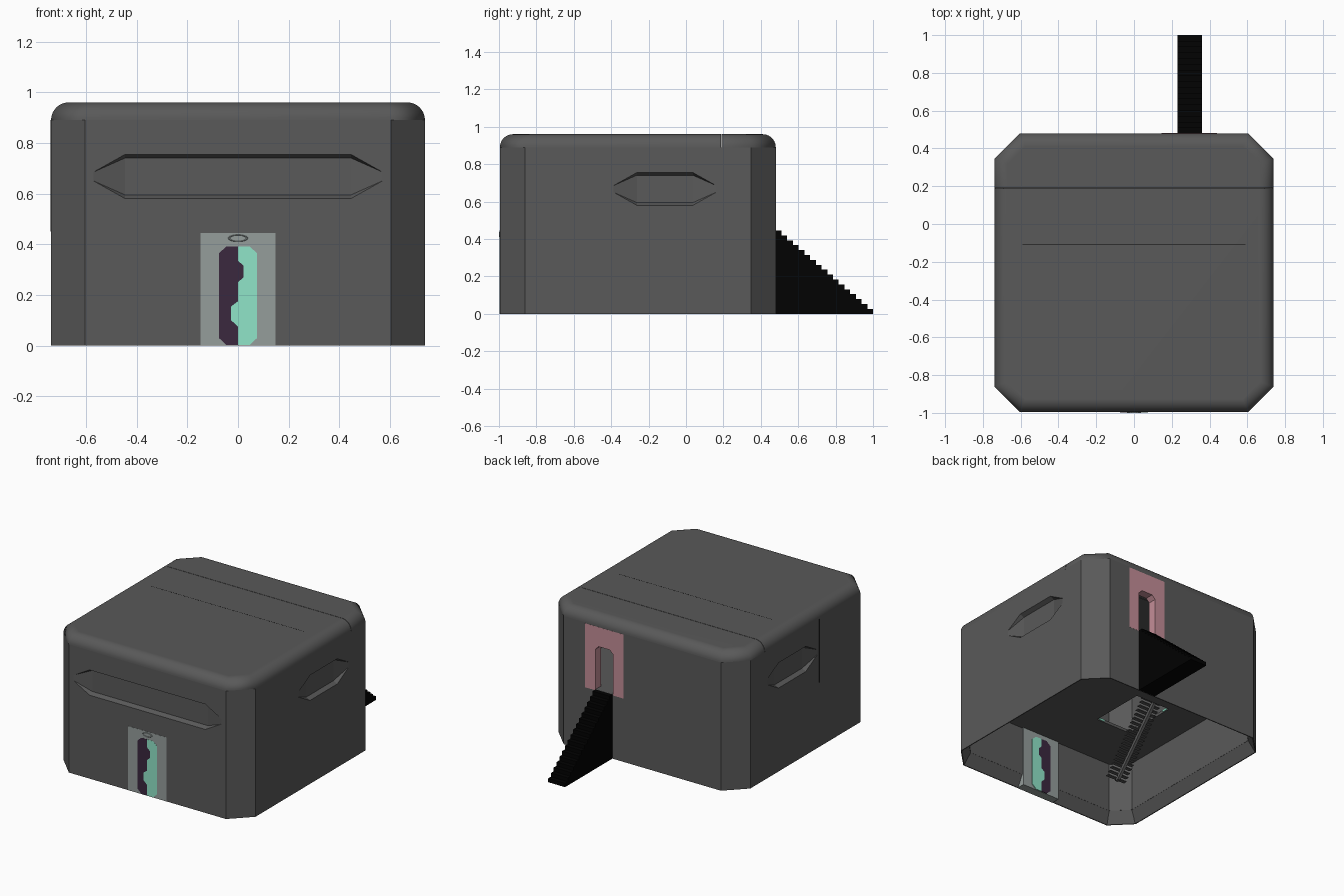
import bpy, bmesh, math

if "Cube" in bpy.data.objects:
    bpy.data.objects.remove(bpy.data.objects["Cube"])


def material(name, r, g, b):
    m = bpy.data.materials.new(name)
    m.use_nodes = True
    m.diffuse_color = (r, g, b, 1)
    m.node_tree.nodes["Principled BSDF"].inputs["Base Color"].default_value = (r, g, b, 1)
    return m


GREY = material("wall grey", 0.1, 0.1, 0.1)
PANEL = material("pale grey", 0.3, 0.34, 0.33)
TEAL = material("teal", 0.28, 0.78, 0.58)
PURPLE = material("dark purple", 0.043, 0.021, 0.049)
PINK = material("dusty pink", 0.55, 0.27, 0.31)
BLACK = material("black", 0.0005, 0.0005, 0.0005)


def finish(name, bm, mat):
    bmesh.ops.recalc_face_normals(bm, faces=bm.faces)
    mesh = bpy.data.meshes.new(name)
    bm.to_mesh(mesh)
    bm.free()
    if mat:
        mesh.materials.append(mat)
    ob = bpy.data.objects.new(name, mesh)
    bpy.context.collection.objects.link(ob)
    return ob


def prism_bm(points, axis, a, b):
    """Extrude a 2D outline from a to b along an axis."""
    place = {"x": lambda p, d: (d, p[0], p[1]),
             "y": lambda p, d: (p[0], d, p[1]),
             "z": lambda p, d: (p[0], p[1], d)}[axis]
    bm = bmesh.new()
    face = bm.faces.new([bm.verts.new(place(p, a)) for p in points])
    out = bmesh.ops.extrude_face_region(bm, geom=[face])
    shift = place((0, 0), b - a)
    bmesh.ops.translate(bm, vec=shift,
                        verts=[v for v in out["geom"] if isinstance(v, bmesh.types.BMVert)])
    return bm


def prism(name, points, axis, a, b, mat=None):
    return finish(name, prism_bm(points, axis, a, b), mat)


def box(name, x, y, z, mat=None):
    return prism(name, [(x[0], y[0]), (x[1], y[0]), (x[1], y[1]), (x[0], y[1])],
                 "z", z[0], z[1], mat)


def hull(name, points):
    bm = bmesh.new()
    for p in points:
        bm.verts.new(p)
    bmesh.ops.convex_hull(bm, input=bm.verts)
    return finish(name, bm, None)


HALF, MID_Y = 0.7375, -0.2575
FRONT = MID_Y - HALF


def octagon(inset):
    """Chamfered square footprint, moved inwards by inset."""
    h, c = HALF - inset, 0.133 - 0.586 * inset
    quarter = [(h - c, -h), (h, c - h), (h, h - c), (h - c, h)]
    pts = quarter + [(-x, -y) for x, y in quarter]
    return [(x, y + MID_Y) for x, y in pts]


def recess(name, flat, tip, to_world):
    """Hexagonal recess, full depth in the middle and fading out at the tips."""
    corners = ((tip, 0.0175, 0), (flat, 0.0875, 0), (flat, 0.073, 0.03),
               (tip, 0.0175, -0.03), (flat, 0.0875, -0.03))
    return hull(name, [to_world(s * u, d, 0.6675 + t * v)
                       for s in (-1, 1) for t in (-1, 1) for u, v, d in corners])


# Main block with a rounded top edge
bm = prism_bm(octagon(0), "z", 0, 0.96)
top = [e for e in bm.edges if all(v.co.z > 0.9 for v in e.verts)]
bmesh.ops.bevel(bm, geom=top, offset=0.07, segments=10, profile=0.5, affect="EDGES")
body = finish("building_body", bm, GREY)

# Rooms, flared base, stairwell, doorway, recesses and roof gap
cutters = [
    prism("lower_room_cutter", octagon(0.05), "z", -0.1, 0.425),
    hull("flared_base_cutter", [(x, y, -0.001) for x, y in octagon(0.006)]
         + [(x, y, 0.08) for x, y in octagon(0.049)]),
    prism("upper_room_cutter", octagon(0.05), "z", 0.445, 0.91),
    box("stairwell_cutter", (-0.42, -0.15), (-0.55, -0.15), (0.4, 0.5)),
    box("back_doorway_cutter", (0.15, 0.435), (0.4, 0.6), (0.446, 0.88)),
    recess("front_recess_cutter", 0.445, 0.57, lambda u, d, z: (u, FRONT + d, z)),
    recess("left_recess_cutter", 0.15, 0.275, lambda u, d, z: (HALF - d, u - 0.113, z)),
    recess("right_recess_cutter", 0.15, 0.275, lambda u, d, z: (d - HALF, u - 0.113, z)),
    box("roof_gap_cutter", (-1, 1), (0.188, 0.191), (0.888, 1.1)),
]
bpy.context.view_layer.objects.active = body
body.select_set(True)
for c in cutters:
    mod = body.modifiers.new(c.name, "BOOLEAN")
    mod.operation, mod.solver, mod.object = "DIFFERENCE", "EXACT", c
    bpy.ops.object.modifier_apply(modifier=mod.name)
    bpy.data.objects.remove(c)
bpy.ops.object.shade_smooth_by_angle(angle=math.radians(12))

# Blend the rounded rim across the corner chamfers, but keep the walls below it flat
for e in body.data.edges:
    a, b = [body.data.vertices[i].co for i in e.vertices]
    if max(abs(a.z - 0.89), abs(b.z - 0.89)) < 0.001:
        e.use_edge_sharp = True
    elif all(p.z > 0.889 and abs(p.z - 0.91) > 0.0001 and abs(p.y - 0.19) > 0.01 for p in (a, b)):
        if abs(a.z - b.z) > 0.0001:
            e.use_edge_sharp = False
weighted = body.modifiers.new("weighted_normals", "WEIGHTED_NORMAL")
weighted.keep_sharp = True

# Hairline seams on the roof and the right wall
box("roof_seam", (-0.59, 0.59), (-0.111, -0.108), (0.957, 0.9602), BLACK)
box("right_seam", (-0.739, -0.73), (-0.411, -0.408), (0.45, 0.89), BLACK)

# Front entrance: surround and two interlocking door leaves
box("front_door_surround", (-0.148, 0.148), (FRONT - 0.001, -0.935), (0, 0.445), PANEL)
ZIGZAG = [(0, 0.392), (0, 0.335), (0.022, 0.315), (0.022, 0.27), (0, 0.25), (0, 0.175),
          (-0.027, 0.155), (-0.027, 0.1), (0, 0.075), (0, 0.002)]
for name, s, mat in (("front_door_left_leaf", 1, TEAL), ("front_door_right_leaf", -1, PURPLE)):
    edge = [(s * 0.045, 0.002), (s * 0.075, 0.03), (s * 0.075, 0.365), (s * 0.045, 0.392)]
    prism(name, ZIGZAG + edge, "y", FRONT - 0.002, -0.93, mat)

# Oval lamp above the front door
bpy.ops.mesh.primitive_torus_add(location=(0, FRONT - 0.001, 0.424), rotation=(math.pi / 2, 0, 0),
                                 major_radius=0.035, minor_radius=0.004,
                                 major_segments=32, minor_segments=8)
lamp = bpy.context.object
lamp.name = "door_lamp_ring"
lamp.scale = (1, 0.36, 1)
lamp.data.materials.append(PANEL)
box("door_lamp_bar", (-0.005, 0.005), (FRONT - 0.003, FRONT), (0.413, 0.435), PANEL)

# Back doorway frame
prism("back_door_frame",
      [(0.145, 0.44), (0.145, 0.885), (0.44, 0.885), (0.44, 0.44), (0.36, 0.44), (0.36, 0.725),
       (0.335, 0.75), (0.25, 0.75), (0.225, 0.725), (0.225, 0.44)],
      "y", 0.42, 0.4806, PINK)

# Solid outside staircase
STEPS = 17
run, rise = 0.52 / STEPS, 0.445 / STEPS
profile = [(0.48, 0), (1.0, 0)]
for i in range(STEPS):
    profile += [(1.0 - i * run, (i + 1) * rise), (1.0 - (i + 1) * run, (i + 1) * rise)]
prism("outside_staircase", profile, "x", 0.23, 0.36, BLACK)

# Inside staircase: open treads on a sloping beam
TREADS = 20
for i in range(TREADS):
    y, z = -0.53 + 0.37 * i / TREADS, 0.445 * (i + 1) / TREADS
    box(f"inside_tread_{i + 1}", (-0.36, -0.21), (y, y + 0.025), (z - 0.006, z), GREY)
prism("inside_stair_beam", [(-0.52, 0), (-0.49, 0), (-0.13, 0.41), (-0.15, 0.425)],
      "x", -0.295, -0.275, GREY)

# Small teal markers on the stairwell edge
box("stairwell_front_marker", (-0.21, -0.17), (-0.551, -0.546), (0.43, 0.444), TEAL)
box("stairwell_side_marker", (-0.421, -0.416), (-0.21, -0.17), (0.43, 0.444), TEAL)
